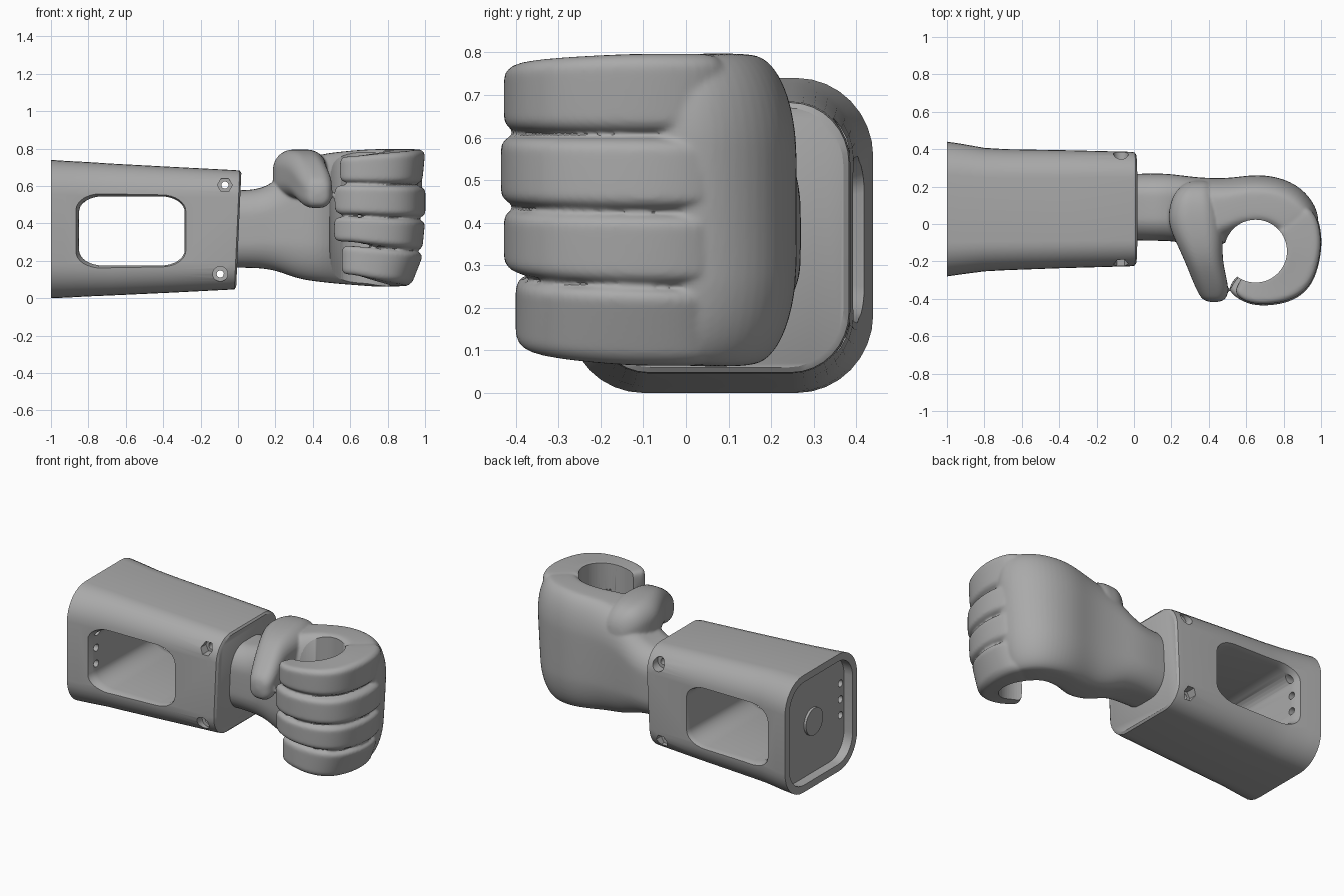
import bpy, bmesh
from math import cos, sin, pi, radians
from mathutils import Vector

if "Cube" in bpy.data.objects:
    bpy.data.objects.remove(bpy.data.objects["Cube"])

grey = bpy.data.materials.new("plain grey")
grey.use_nodes = True
COLOUR = (0.4, 0.4, 0.4, 1)
grey.diffuse_color = COLOUR
grey.node_tree.nodes["Principled BSDF"].inputs["Base Color"].default_value = COLOUR


def ring(a, b, low, high, k=0.5, lean=0.0, steps=9):
    """Upright rounded rectangle between plan points a and b; k=1 is an ellipse."""
    a, b = Vector(a), Vector(b)
    mid, half, tall = (a + b) / 2, (b - a) / 2, (high - low) / 2
    points = []
    for corner in range(4):
        sx, sz = ((1, 1), (-1, 1), (-1, -1), (1, -1))[corner]
        for i in range(steps):
            t = (corner + i / (steps - 1)) * pi / 2
            u = sx * (1 - k) + k * cos(t)
            w = tall * (sz * (1 - k) + k * sin(t))
            p = mid + half * u
            points.append((p.x + lean * w, p.y, (low + high) / 2 + w))
    return points


def loft(name, rings):
    """Skin a row of rings and cap both ends."""
    bm = bmesh.new()
    rows = [[bm.verts.new(p) for p in r] for r in rings]
    n = len(rows[0])
    for r, s in zip(rows, rows[1:]):
        for i in range(n):
            j = (i + 1) % n
            bm.faces.new((r[i], r[j], s[j], s[i]))
    bm.faces.new(rows[0])
    bm.faces.new(rows[-1])
    bmesh.ops.remove_doubles(bm, verts=bm.verts, dist=1e-5)
    bmesh.ops.recalc_face_normals(bm, faces=bm.faces)
    mesh = bpy.data.meshes.new(name)
    bm.to_mesh(mesh)
    bm.free()
    obj = bpy.data.objects.new(name, mesh)
    obj.data.materials.append(grey)
    bpy.context.collection.objects.link(obj)
    return obj


def rod(name, start, end, radius, sides=32):
    """Straight prism or cylinder from start to end."""
    start, end = Vector(start), Vector(end)
    turn = (end - start).to_track_quat('Z', 'Y')
    rings = []
    for centre in (start, end):
        rings.append([centre + turn @ Vector((radius * cos(2 * pi * i / sides),
                                              radius * sin(2 * pi * i / sides), 0))
                      for i in range(sides)])
    return loft(name, rings)


def activate(obj):
    bpy.ops.object.select_all(action='DESELECT')
    obj.select_set(True)
    bpy.context.view_layer.objects.active = obj


def apply_modifier(obj, kind, **settings):
    mod = obj.modifiers.new(kind.lower(), kind)
    for key, value in settings.items():
        setattr(mod, key, value)
    activate(obj)
    bpy.ops.object.modifier_apply(modifier=mod.name)


def cut(obj, cutter):
    cutter.hide_render = True
    apply_modifier(obj, 'BOOLEAN', operation='DIFFERENCE', solver='EXACT', object=cutter)
    bpy.data.objects.remove(cutter)


def smooth(obj, degrees):
    activate(obj)
    bpy.ops.object.shade_smooth_by_angle(angle=radians(degrees))


# Forearm sleeve: flared at the rear, tapering to a slightly leaning wrist end
MID = 0.08
sleeve = loft("forearm_sleeve", [
    ring((x, y0), (x, y1), z0, z1, k, lean) for x, y0, y1, z0, z1, k, lean in (
        (-1.0, -0.28, 0.44, 0.0, 0.74, 0.5, 0),
        (-0.93, -0.27, 0.43, 0.003, 0.735, 0.49, 0),
        (-0.8, -0.253, 0.407, 0.01, 0.728, 0.48, 0),
        (-0.68, -0.247, 0.4, 0.015, 0.72, 0.47, 0),
        (-0.35, -0.235, 0.394, 0.03, 0.702, 0.46, 0.02),
        (-0.03, -0.226, 0.386, 0.046, 0.685, 0.45, 0.045),
        (-0.005, -0.223, 0.383, 0.048, 0.682, 0.45, 0.045),
        (0.004, -0.21, 0.37, 0.06, 0.67, 0.45, 0.045))])

# Side window right through the sleeve, with softened edges
flare = ((0.40, 0.03), (0.33, 0.014), (0.31, 0.005), (0.28, 0.0))
stations = [(MID - d, g) for d, g in flare] + [(MID + d, g) for d, g in reversed(flare)]
cut(sleeve, loft("window_cutter", [
    ring((-0.85 - g, y), (-0.285 + g, y), 0.175 - g, 0.545 + g, 0.45)
    for y, g in stations]))

# Recessed rear plate
cut(sleeve, loft("rear_cutter", [ring((x, -0.235), (x, 0.395), 0.045, 0.695, 0.45)
                                 for x in (-1.1, -0.94)]))

# Cable holes on both sides of the rear plate
for y in (MID - 0.28, MID + 0.28):
    for z in (0.3, 0.4, 0.5):
        cut(sleeve, rod("cable_cutter", (-1.1, y, z), (-0.7, y, z), 0.022, 20))

# Cross bolts: hexagonal pocket on one side, round pocket on the other
for x, z, front_sides, back_sides in ((-0.07, 0.605, 6, 24), (-0.095, 0.13, 24, 6)):
    cut(sleeve, rod("bolt_cutter", (x, -0.5, z), (x, 0.6, z), 0.019, 20))
    cut(sleeve, rod("front_pocket", (x, -0.4, z), (x, -0.165, z), 0.04, front_sides))
    cut(sleeve, rod("back_pocket", (x, 0.325, z), (x, 0.55, z), 0.04, back_sides))
smooth(sleeve, 32)

# Round boss on the rear plate
boss = rod("rear_boss", (-0.93, MID, 0.37), (-0.955, MID, 0.37), 0.085, 40)
smooth(boss, 32)

# Fist: everything wraps around an upright grip hole
GRIP = Vector((0.65, -0.145))


def around(degrees, radius):
    return GRIP + radius * Vector((cos(radians(degrees)), sin(radians(degrees))))


# Wrist, palm and back of the hand as one sweep ending in the knuckles
palm = [ring((x, inner), (x, outer), z0, z1, k) for x, outer, inner, z0, z1, k in (
    (-0.1, 0.265, -0.085, 0.165, 0.575, 0.7),
    (0.0, 0.267, -0.087, 0.163, 0.577, 0.7),
    (0.12, 0.272, -0.09, 0.163, 0.58, 0.7),
    (0.22, 0.265, -0.09, 0.145, 0.64, 0.7),
    (0.32, 0.25, -0.12, 0.102, 0.735, 0.67),
    (0.45, 0.243, -0.13, 0.086, 0.772, 0.67),
    (0.55, 0.25, -0.06, 0.076, 0.784, 0.67))]
palm += [ring(around(angle, 0.1), around(angle, outer), z0, z1, k, lean)
         for angle, outer, z0, z1, k, lean in (
             (88, 0.412, 0.068, 0.794, 0.67, 0), (68, 0.42, 0.062, 0.798, 0.67, 0.02),
             (50, 0.415, 0.062, 0.798, 0.65, 0.05), (32, 0.387, 0.066, 0.792, 0.62, 0.08),
             (20, 0.34, 0.085, 0.775, 0.6, 0.08), (8, 0.27, 0.12, 0.74, 0.6, 0.08))]
hand = loft("hand", palm)

# Thumb, laid forward over the palm
parts = [hand, loft("thumb", [
    ring((x - rx, y), (x + rx, y), z - rz, z + rz, 0.75) for y, x, z, rx, rz in (
        (0.235, 0.35, 0.6, 0.05, 0.07), (0.2, 0.335, 0.625, 0.09, 0.115),
        (0.15, 0.325, 0.64, 0.118, 0.138), (0.08, 0.325, 0.65, 0.138, 0.143),
        (0.0, 0.33, 0.655, 0.147, 0.142), (-0.1, 0.35, 0.665, 0.124, 0.127),
        (-0.2, 0.373, 0.65, 0.1, 0.12), (-0.3, 0.405, 0.6, 0.093, 0.113),
        (-0.37, 0.425, 0.57, 0.082, 0.092), (-0.42, 0.428, 0.56, 0.052, 0.058))])]

# Fingers curl round the grip: base z range, tip z range, size, lean, end angle
profile = ((48, 0.37), (32, 0.387), (15, 0.366), (0, 0.352), (-15, 0.346), (-30, 0.35),
           (-45, 0.342), (-60, 0.321), (-75, 0.301), (-90, 0.291), (-103, 0.28))
for name, base, tip, size, tilt, end in (
        ("index_finger", (0.609, 0.797), (0.621, 0.757), 0.975, 0.1, -113),
        ("middle_finger", (0.43, 0.599), (0.45, 0.605), 1.0, 0, -120),
        ("ring_finger", (0.253, 0.42), (0.303, 0.435), 0.975, 0.1, -122),
        ("little_finger", (0.064, 0.243), (0.128, 0.28), 0.88, 0.4, -113)):
    rings = []
    for angle, outer in profile + ((end, 0.264),):
        t = min(1, max(0, (10 - angle) / 110)) ** 1.5
        low, high = (b + (e - b) * t for b, e in zip(base, tip))
        rings.append(ring(around(angle, 0.14), around(angle, outer * size), low, high, 0.4,
                          tilt * max(0, cos(radians(angle)))))
    rings.append(ring(around(end - 5, 0.17), around(end - 5, 0.24 * size),
                      tip[0] + 0.02, tip[1] - 0.02, 0.6))
    parts.append(loft(name, rings))

# Fuse the hand into one soft skin, then bore the grip hole
for part in parts:
    apply_modifier(part, 'SUBSURF', levels=2)
activate(hand)
for part in parts:
    part.select_set(True)
bpy.ops.object.join()
apply_modifier(hand, 'REMESH', mode='VOXEL', voxel_size=0.008)
apply_modifier(hand, 'SMOOTH', factor=0.5, iterations=5)
cut(hand, rod("grip_cutter", (GRIP.x, GRIP.y, -0.2), (GRIP.x, GRIP.y, 1.1), 0.168, 64))
smooth(hand, 45)
